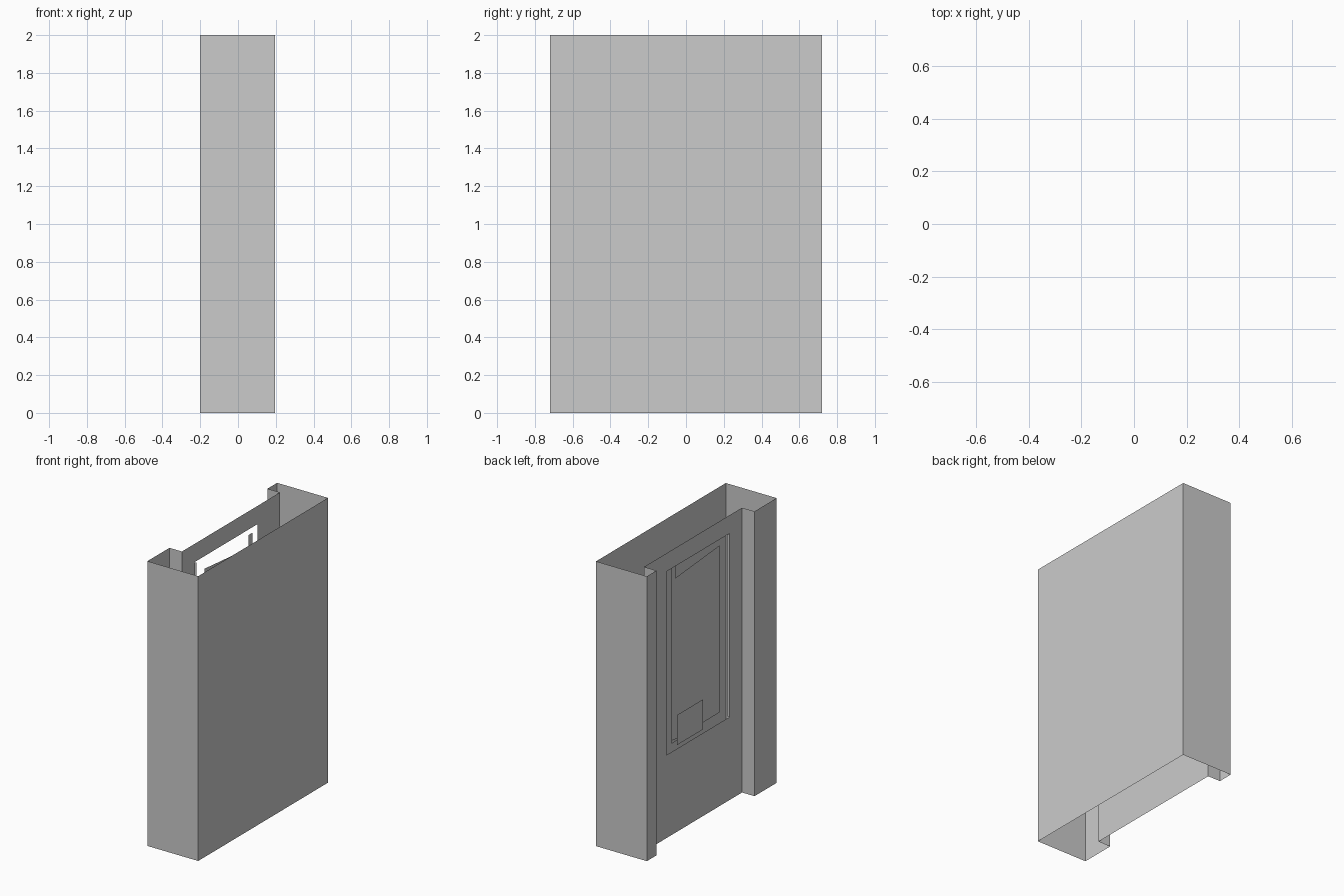
import bpy

if "Cube" in bpy.data.objects:
    bpy.data.objects.remove(bpy.data.objects["Cube"])

X0, X1, Y = -0.20, 0.195, 0.72      # back plane, front plane, half width
XP = -0.103                         # recessed panel plane
YA, YB = -0.475, 0.613              # panel ends
H = 2.0


def add_mesh(name, verts, faces):
    me = bpy.data.meshes.new(name)
    me.from_pydata(verts, [], faces)
    ob = bpy.data.objects.new(name, me)
    bpy.context.collection.objects.link(ob)
    return ob


def wall(name, path, z0=0.0, z1=H):
    """Vertical sheet following a plan path of (x, y) points."""
    n = len(path)
    verts = [(x, y, z) for z in (z0, z1) for x, y in path]
    return add_mesh(name, verts, [(i, i + 1, n + i + 1, n + i) for i in range(n - 1)])


def holed_panel(name, x, outer, inner):
    """Upright sheet at x with a rectangular opening."""
    verts = [(x, y, z) for y0, y1, z0, z1 in (outer, inner)
             for y, z in ((y0, z0), (y1, z0), (y1, z1), (y0, z1))]
    return add_mesh(name, verts,
                    [(i, (i + 1) % 4, 4 + (i + 1) % 4, 4 + i) for i in range(4)])


# Outer shell: open top and bottom, wrapping round to the recess edges
wall("outer_shell", [(XP, -Y), (X1, -Y), (X1, Y), (X0, Y)])
wall("wide_jamb", [(XP, -Y), (X0, -Y), (X0, YA), (XP, YA)])
wall("narrow_jamb", [(X0, Y), (X0, YB), (XP, YB)])

# Recessed panel with window opening
W = (-0.336, 0.364, 0.583, 1.872)
holed_panel("recessed_panel", XP, (YA, YB, 0, H), W)
wall("window_reveal", [(XP, W[0]), (XP + 0.016, W[0])], W[2], W[3])

# Pane set back in the window, slightly askew with a slanted top edge
add_mesh("window_pane",
         [(-0.074, -0.264, 0.634), (-0.074, 0.245, 0.634),
          (-0.074, 0.224, 1.765), (-0.074, -0.264, 1.807)], [(0, 1, 2, 3)])
wall("pane_strip", [(-0.07, 0.215), (-0.07, 0.26)], 0.634, 1.86)

# Tray plates at the bottom of the window, and the small lower plate
wall("tray_back", [(-0.06, -0.05), (-0.06, 0.249)], 0.606, 0.837)
wall("tray_front", [(-0.10, -0.047), (-0.10, 0.242)], 0.606, 0.817)
wall("lower_plate", [(XP - 0.004, -0.113), (XP - 0.004, 0.031)], 0.266, 0.406)
